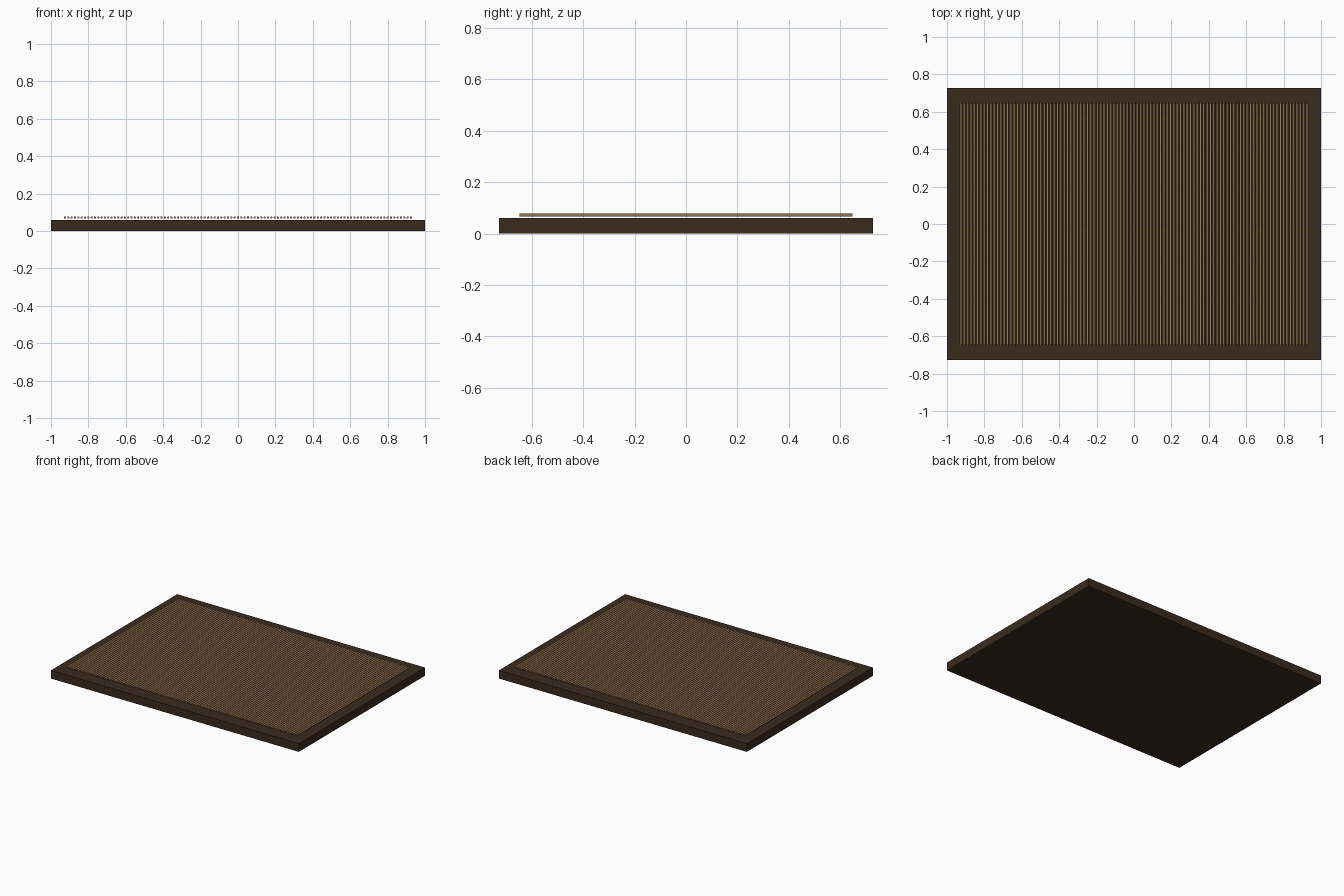
import bpy, math

if "Cube" in bpy.data.objects:
    bpy.data.objects.remove(bpy.data.objects["Cube"])

def mat(name, rgb):
    m = bpy.data.materials.new(name)
    m.diffuse_color = (*rgb, 1)
    m.use_nodes = True
    m.node_tree.nodes["Principled BSDF"].inputs["Base Color"].default_value = m.diffuse_color
    return m

dark_wood = mat("dark_wood", (0.042, 0.024, 0.012))
reed = mat("reed", (0.40, 0.235, 0.105))

# Solid base board
bpy.ops.mesh.primitive_cube_add(size=1, location=(0, 0, 0.03))
base = bpy.context.object
base.name = "base_board"
base.scale = (2, 1.454, 0.06)
bpy.ops.object.transform_apply(location=False, rotation=False, scale=True)
base.data.materials.append(dark_wood)

# Thin round rods laid front to back, repeated across the board
COUNT, SPAN, RADIUS = 105, 1.85, 0.006
bpy.ops.mesh.primitive_cylinder_add(vertices=8, radius=RADIUS, depth=1.294,
                                    location=(-SPAN / 2, 0, 0.072),
                                    rotation=(math.pi / 2, 0, 0))
rods = bpy.context.object
rods.name = "mat_rods"
bpy.ops.object.transform_apply(location=False, rotation=True, scale=True)
rods.data.materials.append(reed)
bpy.ops.object.shade_smooth_by_angle(angle=math.radians(50))
arr = rods.modifiers.new("repeat", 'ARRAY')
arr.count = COUNT
arr.use_relative_offset = False
arr.use_constant_offset = True
arr.constant_offset_displace = (SPAN / (COUNT - 1), 0, 0)
